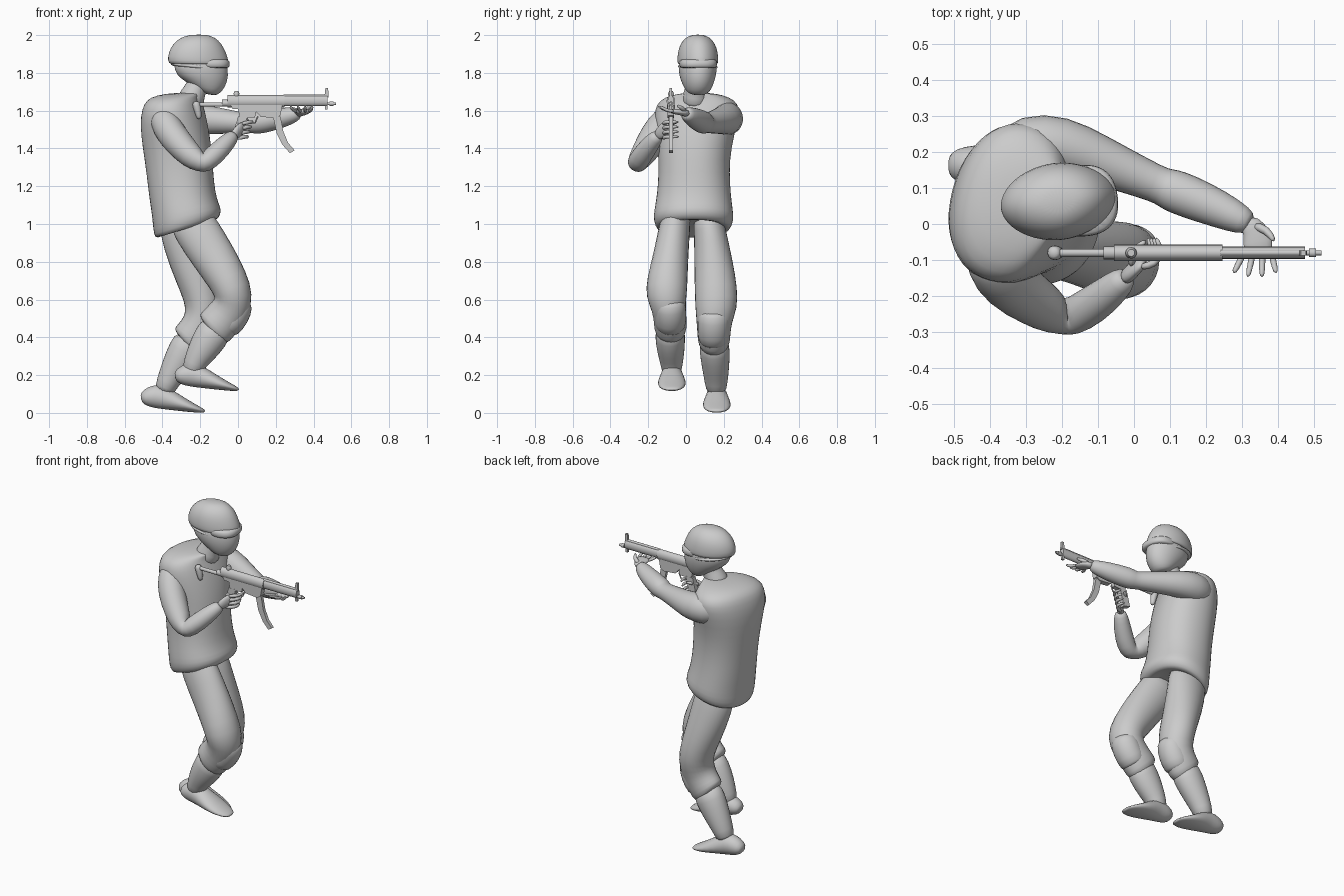
import bpy, bmesh, math
from mathutils import Vector

GUN_Y = -0.08


def finish(name, bm, sub=0, sharp=180):
    bmesh.ops.recalc_face_normals(bm, faces=bm.faces)
    me = bpy.data.meshes.new(name)
    bm.to_mesh(me)
    bm.free()
    ob = bpy.data.objects.new(name, me)
    bpy.context.collection.objects.link(ob)
    me.shade_smooth()
    if sharp < 180:
        me.set_sharp_from_angle(angle=math.radians(sharp))
    if sub:
        ob.modifiers.new("smooth", 'SUBSURF').levels = sub
        ob.modifiers["smooth"].render_levels = sub
    return ob


def skin(name, rings, sub=1, sharp=180):
    """Bridge a list of point rings and cap both ends."""
    bm = bmesh.new()
    vs = [[bm.verts.new(p) for p in r] for r in rings]
    n = len(vs[0])
    for a, b in zip(vs, vs[1:]):
        for i in range(n):
            bm.faces.new((a[i], a[(i + 1) % n], b[(i + 1) % n], b[i]))
    bm.faces.new(vs[0])
    bm.faces.new(vs[-1])
    return finish(name, bm, sub, sharp)


def tube(name, pts, side=(0, 1, 0), n=14, sub=1, sharp=180):
    """Elliptical tube along points (x, y, z, depth radius, side radius)."""
    rings = []
    pos = [Vector(p[:3]) for p in pts]
    for i, p in enumerate(pts):
        t = (pos[min(i + 1, len(pos) - 1)] - pos[max(i - 1, 0)]).normalized()
        s = Vector(side)
        s = (s - t * s.dot(t)).normalized()
        d = t.cross(s)
        a, b = p[3], p[-1]
        rings.append([pos[i] + d * a * math.cos(k * math.tau / n) + s * b * math.sin(k * math.tau / n)
                      for k in range(n)])
    return skin(name, rings, sub, sharp)


def stack(name, secs, power=2.4, n=24, sub=1):
    """Horizontal sections (z, x0, x1, y0, y1, yaw degrees, forward tilt)."""
    rings = []
    for z, x0, x1, y0, y1, yaw, tilt in secs:
        cx, cy, a, b = (x0 + x1) / 2, (y0 + y1) / 2, (x1 - x0) / 2, (y1 - y0) / 2
        w = math.radians(yaw)
        ring = []
        for k in range(n):
            c, s = math.cos(k * math.tau / n), math.sin(k * math.tau / n)
            u = a * math.copysign(abs(c) ** (2 / power), c)
            v = b * math.copysign(abs(s) ** (2 / power), s)
            ring.append((cx + u * math.cos(w) - v * math.sin(w),
                         cy + u * math.sin(w) + v * math.cos(w), z + tilt * u))
        rings.append(ring)
    return skin(name, rings, sub)


def prism(name, outline, width, y=GUN_Y):
    """Side profile in x/z, extruded across y."""
    return skin(name, [[(x, y + s * width / 2, z) for x, z in outline] for s in (-1, 1)], 0, 30)


def rod(name, x0, x1, z, r, ry=None):
    return tube(name, [(x0, GUN_Y, z, r, ry or r), (x1, GUN_Y, z, r, ry or r)], n=16, sub=0, sharp=40)


# Jacket: flared hem, shoulders yawed with the aiming pose
stack("jacket", [
    (1.01, -0.36, -0.18, -0.06, 0.14, 0, 0.3), (0.975, -0.41, -0.13, -0.13, 0.21, 0, 0.3),
    (0.975, -0.44, -0.10, -0.155, 0.235, 0, 0.32), (1.02, -0.45, -0.085, -0.175, 0.255, 0, 0.28),
    (1.07, -0.455, -0.10, -0.17, 0.25, -2, 0.2), (1.15, -0.47, -0.12, -0.155, 0.24, -4, 0.1),
    (1.27, -0.485, -0.13, -0.145, 0.23, -8, 0), (1.41, -0.505, -0.14, -0.15, 0.24, -12, 0),
    (1.53, -0.515, -0.165, -0.17, 0.275, -15, 0), (1.61, -0.50, -0.185, -0.17, 0.29, -15, 0),
    (1.655, -0.48, -0.20, -0.145, 0.265, -15, 0), (1.683, -0.43, -0.20, -0.08, 0.20, -15, 0),
    (1.695, -0.33, -0.18, 0.0, 0.12, -10, 0)], 2.2)

# Neck and collar
tube("neck", [(-0.26, 0.045, 1.62, .085), (-0.24, 0.05, 1.69, .066), (-0.215, 0.055, 1.73, .056),
              (-0.20, 0.06, 1.79, .06)])

# Head with masked jaw, helmet with brow, goggles and strap
stack("face", [
    (1.685, -0.18, -0.125, 0.03, 0.10, 7, -0.2), (1.70, -0.225, -0.10, 0.0, 0.125, 7, -0.2),
    (1.74, -0.28, -0.065, -0.02, 0.145, 7, -0.15), (1.785, -0.325, -0.048, -0.037, 0.16, 7, 0),
    (1.84, -0.345, -0.055, -0.04, 0.165, 7, 0), (1.88, -0.33, -0.07, -0.03, 0.155, 7, 0)], 2.0)
stack("helmet", [
    (1.85, -0.33, -0.07, -0.03, 0.15, 7, 0), (1.845, -0.36, -0.052, -0.042, 0.167, 7, 0),
    (1.86, -0.376, -0.045, -0.047, 0.172, 7, 0), (1.91, -0.37, -0.062, -0.044, 0.169, 7, 0),
    (1.955, -0.345, -0.085, -0.03, 0.155, 7, 0), (1.988, -0.305, -0.12, -0.002, 0.127, 7, 0),
    (2.003, -0.25, -0.165, 0.035, 0.09, 7, 0)], 1.9)
stack("goggles", [
    (1.825, -0.21, -0.055, -0.025, 0.155, 7, 0), (1.83, -0.23, -0.043, -0.035, 0.164, 7, 0),
    (1.865, -0.24, -0.043, -0.036, 0.165, 7, 0), (1.875, -0.23, -0.06, -0.025, 0.155, 7, 0)], 2.4)
stack("goggle_strap", [
    (1.822, -0.34, -0.09, -0.037, 0.163, 7, -0.1), (1.827, -0.36, -0.08, -0.044, 0.169, 7, -0.1),
    (1.85, -0.36, -0.08, -0.044, 0.169, 7, -0.1)], 2.0)

# Trouser legs, thigh to gathered cuff
tube("right_trouser", [
    (-0.27, -0.045, 1.06, .11, .075), (-0.235, -0.06, 0.99, .125, .085), (-0.13, -0.08, 0.83, .12, .095),
    (-0.05, -0.10, 0.70, .108, .112), (-0.02, -0.105, 0.62, .105, .112), (-0.035, -0.09, 0.55, .108, .09),
    (-0.10, -0.082, 0.475, .108, .09), (-0.135, -0.082, 0.44, .112, .088), (-0.15, -0.082, 0.43, .07, .06)])
tube("left_trouser", [
    (-0.30, 0.11, 1.05, .11, .08), (-0.295, 0.125, 0.98, .13, .085), (-0.25, 0.145, 0.80, .118, .105),
    (-0.20, 0.16, 0.65, .103, .117), (-0.18, 0.16, 0.56, .10, .115), (-0.19, 0.148, 0.48, .102, .095),
    (-0.23, 0.148, 0.41, .108, .09), (-0.265, 0.148, 0.37, .11, .086), (-0.28, 0.148, 0.36, .07, .06)])

# Knee pads
for name, pts in {
    "right_knee_pad": [(0.005, -0.085, 0.60, .05, .06), (0.005, -0.085, 0.585, .083, .086),
                       (-0.02, -0.082, 0.52, .088, .086), (-0.07, -0.082, 0.455, .085, .084),
                       (-0.08, -0.082, 0.445, .05, .06)],
    "left_knee_pad": [(-0.15, 0.148, 0.54, .05, .06), (-0.15, 0.148, 0.525, .083, .088),
                      (-0.17, 0.146, 0.45, .088, .088), (-0.21, 0.146, 0.38, .085, .084),
                      (-0.22, 0.146, 0.365, .05, .06)]}.items():
    tube(name, pts)

# Shins
tube("right_shin", [(-0.10, -0.084, 0.47, .09, .08), (-0.145, -0.084, 0.40, .095, .082),
                    (-0.195, -0.08, 0.32, .08, .074), (-0.232, -0.076, 0.26, .06, .06),
                    (-0.25, -0.075, 0.20, .053, .052)])
tube("left_shin", [(-0.24, 0.148, 0.40, .09, .078), (-0.28, 0.152, 0.33, .095, .084),
                   (-0.33, 0.157, 0.24, .08, .074), (-0.375, 0.16, 0.16, .06, .062),
                   (-0.395, 0.16, 0.10, .053, .052)])

# Boots share one profile
BOOT = [(-0.335, .19, .018, .025), (-0.315, .195, .045, .048), (-0.26, .205, .066, .058), (-0.21, .195, .063, .06),
        (-0.13, .165, .042, .078), (-0.06, .142, .025, .074), (-0.01, .127, .013, .048), (0.005, .124, .006, .025)]
for name, dx, y, dz in (("right_boot", 0, -0.075, 0), ("left_boot", -0.18, 0.163, -0.115)):
    tube(name, [(x + dx, y, z + dz, a, b) for x, z, a, b in BOOT])

# Sleeves
tube("left_sleeve", [
    (-0.36, 0.17, 1.56, .08), (-0.29, 0.22, 1.56, .095), (-0.20, 0.222, 1.555, .085), (-0.09, 0.175, 1.545, .07),
    (0.03, 0.125, 1.535, .056), (0.08, 0.104, 1.532, .052), (0.10, 0.096, 1.535, .061), (0.15, 0.077, 1.545, .062),
    (0.24, 0.04, 1.563, .054), (0.31, 0.006, 1.583, .04), (0.325, 0.0, 1.587, .024)], side=(0, 0, 1))
tube("right_sleeve", [
    (-0.40, -0.06, 1.59, .06), (-0.395, -0.11, 1.55, .08), (-0.35, -0.165, 1.47, .083), (-0.275, -0.215, 1.385, .073),
    (-0.22, -0.25, 1.335, .062), (-0.185, -0.26, 1.318, .055), (-0.15, -0.248, 1.34, .057),
    (-0.08, -0.20, 1.41, .052), (-0.03, -0.155, 1.462, .04), (-0.02, -0.145, 1.472, .025)], side=(0.6, -0.8, 0))

# Left hand under the handguard, fingers spread across it
tube("left_palm", [(0.31, 0.007, 1.585, .022, .026), (0.335, -0.012, 1.59, .018, .035),
                   (0.345, -0.05, 1.595, .016, .044), (0.345, -0.085, 1.598, .012, .04)], side=(1, 0, 0))
for i in range(4):
    x = 0.312 + i * 0.022
    tip = 0.275 + i * 0.04
    tube(f"left_finger_{i + 1}", [(x, -0.06, 1.597, .011), ((x + tip) / 2, -0.105, 1.60, .010),
                                  (tip, -0.138 - 0.012 * (i in (1, 2)), 1.625, .008)], n=8)
tube("left_thumb", [(0.33, -0.005, 1.595, .015), (0.37, -0.015, 1.61, .013), (0.39, -0.05, 1.63, .008)], n=8)

# Right hand round the grip
tube("right_palm", [(-0.03, -0.155, 1.462, .022, .026), (-0.005, -0.13, 1.485, .02, .036),
                    (0.02, -0.105, 1.505, .018, .042), (0.03, -0.095, 1.51, .01, .03)], side=(0.3, 0, 1))
for i in range(4):
    z = 1.54 - i * 0.026
    x = 0.045 - i * 0.008
    tube(f"right_finger_{i + 1}", [(x - 0.03, -0.12, z - .01, .012), (x + 0.015, -0.112, z, .011),
                                   (x + 0.035, -0.08, z, .010), (x + 0.015, -0.035, z, .007)], n=8, side=(0, 0, 1))
tube("right_thumb", [(-0.01, -0.12, 1.51, .014), (0.0, -0.07, 1.535, .012), (0.035, -0.045, 1.54, .008)],
     n=8, side=(0, 0, 1))

# Gun body: rounded receiver and handguard over flat lower parts
rod("gun_receiver", -0.055, 0.245, 1.65, 0.032, 0.023)
prism("gun_lower_receiver", [(-0.04, 1.635), (0.235, 1.635), (0.225, 1.575), (0.20, 1.56), (0.12, 1.568),
                             (0.09, 1.60), (-0.03, 1.61)], 0.034)
rod("gun_handguard", 0.24, 0.475, 1.652, 0.028, 0.017)
prism("gun_trigger_housing", [(0.0, 1.61), (0.10, 1.61), (0.09, 1.565), (0.01, 1.56)], 0.028)
prism("gun_grip", [(0.0, 1.57), (0.05, 1.57), (0.02, 1.46), (-0.025, 1.47)], 0.03)
prism("gun_magazine", [(0.185, 1.57), (0.225, 1.57), (0.24, 1.49), (0.265, 1.43), (0.30, 1.39),
                       (0.275, 1.375), (0.235, 1.42), (0.205, 1.48)], 0.02)
tube("gun_trigger_guard", [(0.045, GUN_Y, 1.565, .004), (0.06, GUN_Y, 1.535, .004), (0.09, GUN_Y, 1.535, .004),
                           (0.105, GUN_Y, 1.57, .004)], n=6, sub=0)

# Barrel, stock and sights
rod("gun_barrel", 0.46, 0.52, 1.637, 0.007)
rod("gun_muzzle", 0.485, 0.505, 1.637, 0.012)
rod("gun_gas_tube", 0.24, 0.47, 1.678, 0.008)
rod("gun_stock_tube", -0.22, -0.05, 1.632, 0.011)
rod("gun_stock_collar", -0.085, -0.05, 1.64, 0.018)
tube("gun_butt", [(-0.225, GUN_Y, 1.65, .012), (-0.222, GUN_Y, 1.637, .022), (-0.215, GUN_Y, 1.61, .02),
                  (-0.208, GUN_Y, 1.575, .016), (-0.205, GUN_Y, 1.555, .01)])
prism("gun_front_sight", [(0.457, 1.67), (0.463, 1.72), (0.477, 1.72), (0.48, 1.67)], 0.014)
prism("gun_front_lug", [(0.46, 1.605), (0.46, 1.63), (0.475, 1.63), (0.475, 1.605)], 0.014)
tube("gun_rear_sight", [(-0.008, GUN_Y, 1.675, .012), (-0.008, GUN_Y, 1.69, .016), (-0.008, GUN_Y, 1.703, .01)],
     n=12, sub=0, sharp=40)
